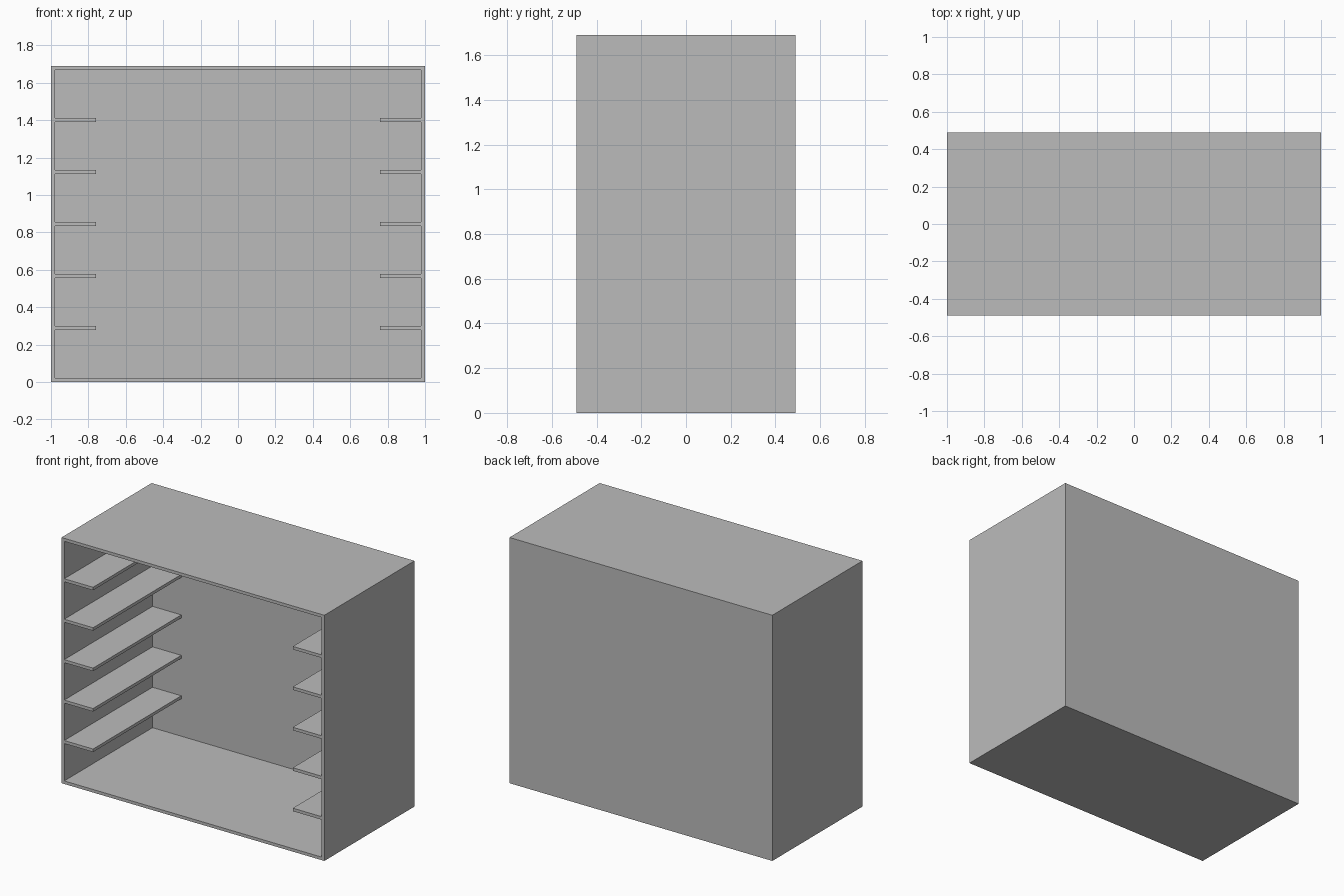
import bpy
import bmesh
from mathutils import Matrix, Vector

default_cube = bpy.data.objects.get("Cube")
if default_cube:
    bpy.data.objects.remove(default_cube, do_unlink=True)

# Overall dimensions
WIDTH, DEPTH, HEIGHT = 2.0, 0.98, 1.69
WALL = 0.021
SHELF_REACH = 0.76      # |x| of the free shelf edge
LEVELS = 6              # compartments per side
HALF_W, HALF_D = WIDTH / 2, DEPTH / 2
INNER_W = HALF_W - WALL
BACK_Y = HALF_D - WALL

grey = bpy.data.materials.new("plain_grey")
grey.use_nodes = True
colour = (0.5, 0.5, 0.5, 1.0)
grey.diffuse_color = colour
grey.node_tree.nodes["Principled BSDF"].inputs["Base Color"].default_value = colour


def panel(name, low, high):
    """Flat-sided board spanning two opposite corners."""
    low, high = Vector(low), Vector(high)
    bm = bmesh.new()
    bmesh.ops.create_cube(bm, size=1, matrix=Matrix.Diagonal((*(high - low), 1)))
    mesh = bpy.data.meshes.new(name)
    bm.to_mesh(mesh)
    bm.free()
    mesh.materials.append(grey)
    obj = bpy.data.objects.new(name, mesh)
    obj.location = (low + high) / 2
    bpy.context.collection.objects.link(obj)
    return obj


# Carcass: bottom, top and back
panel("bottom_panel", (-HALF_W, -HALF_D, 0), (HALF_W, HALF_D, WALL))
panel("top_panel", (-HALF_W, -HALF_D, HEIGHT - WALL), (HALF_W, HALF_D, HEIGHT))
panel("back_panel", (-INNER_W, BACK_Y, WALL), (INNER_W, HALF_D, HEIGHT - WALL))

# Side walls with evenly spaced ledges, flush with the front edge
pitch = (HEIGHT - WALL) / LEVELS
for side, sign in (("left", 1), ("right", -1)):
    outer, inner, tip = sign * HALF_W, sign * INNER_W, sign * SHELF_REACH
    panel(side + "_side_panel",
          (min(outer, inner), -HALF_D, WALL),
          (max(outer, inner), HALF_D, HEIGHT - WALL))
    for level in range(1, LEVELS):
        z = level * pitch
        panel(f"{side}_shelf_{level}",
              (min(inner, tip), -HALF_D, z),
              (max(inner, tip), BACK_Y, z + WALL))
